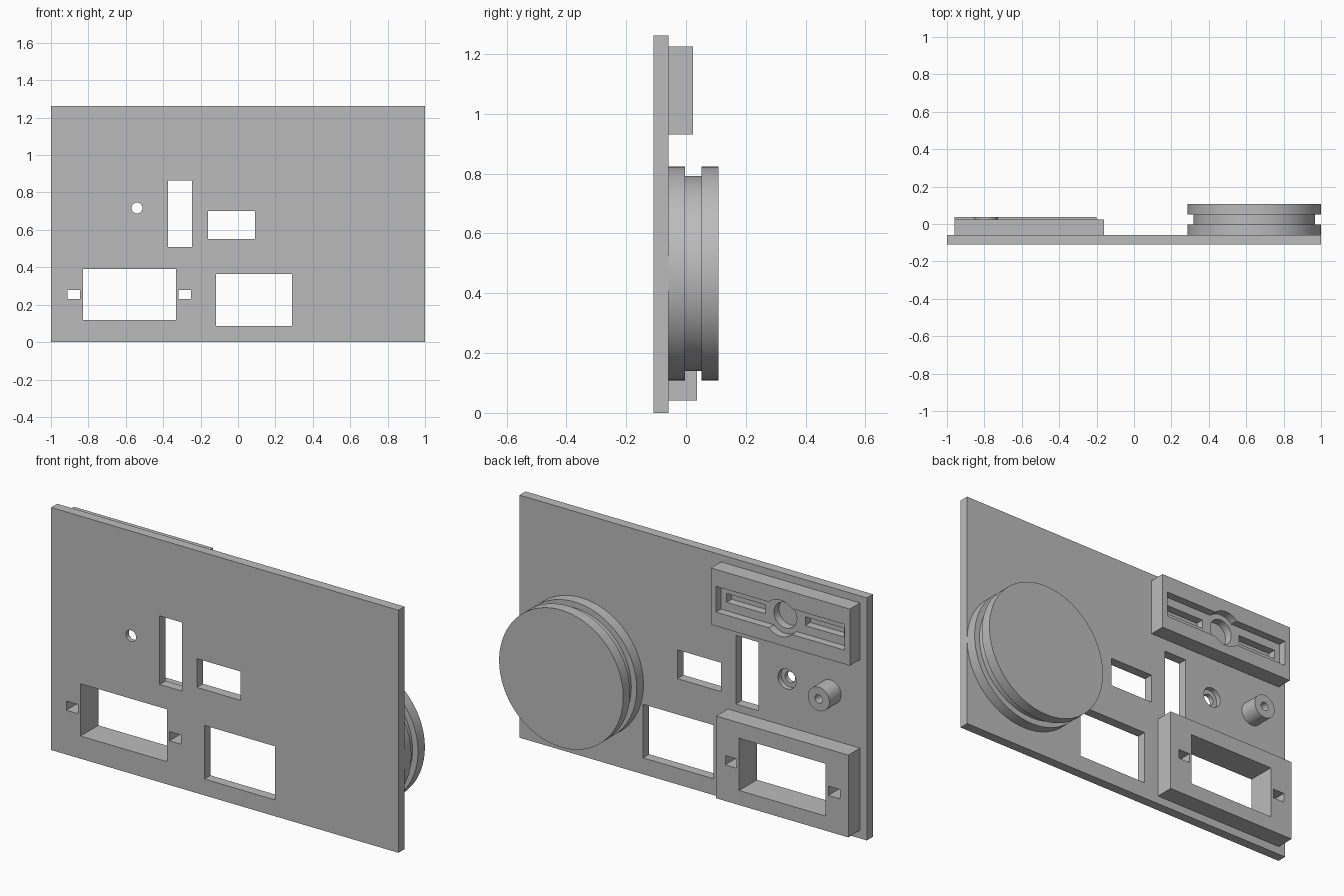
import bpy, bmesh
from math import radians
from mathutils import Matrix, Vector

cube = bpy.data.objects.get("Cube")
if cube:
    bpy.data.objects.remove(cube, do_unlink=True)

GREY = (0.5, 0.5, 0.5, 1)
mat = bpy.data.materials.new("plain grey")
mat.use_nodes = True
mat.diffuse_color = GREY
mat.node_tree.nodes["Principled BSDF"].inputs["Base Color"].default_value = GREY

FRONT, BACK = -0.109, -0.059      # panel faces
POCKET = -0.017                   # floor of the shallow bracket pocket


def finish(name, bm):
    bmesh.ops.recalc_face_normals(bm, faces=bm.faces)
    mesh = bpy.data.meshes.new(name)
    bm.to_mesh(mesh)
    bm.free()
    mesh.materials.append(mat)
    ob = bpy.data.objects.new(name, mesh)
    bpy.context.collection.objects.link(ob)
    return ob


def box(name, x0, x1, z0, z1, y0, y1):
    bm = bmesh.new()
    centre = Vector((x0 + x1, y0 + y1, z0 + z1)) / 2
    m = Matrix.Translation(centre) @ Matrix.Diagonal((x1 - x0, y1 - y0, z1 - z0, 1))
    bmesh.ops.create_cube(bm, size=1, matrix=m)
    return finish(name, bm)


def lathe(name, x, z, profile, steps=96):
    """Spin (radius, y) points around an axis running front to back."""
    bm = bmesh.new()
    verts = [bm.verts.new((x + r, y, z)) for r, y in profile]
    edges = [bm.edges.new(pair) for pair in zip(verts, verts[1:])]
    bmesh.ops.spin(bm, geom=verts + edges, cent=(x, 0, z), axis=(0, 1, 0),
                   angle=radians(360), steps=steps)
    bmesh.ops.remove_doubles(bm, verts=bm.verts, dist=1e-5)
    return finish(name, bm)


def rod(name, x, z, r, y0, y1):
    return lathe(name, x, z, [(0, y0), (r, y0), (r, y1), (0, y1)], 64)


def cut(target, cutter):
    mod = target.modifiers.new("cut", 'BOOLEAN')
    mod.operation = 'DIFFERENCE'
    mod.solver = 'EXACT'
    mod.object = cutter
    bpy.context.view_layer.objects.active = target
    bpy.ops.object.modifier_apply(modifier=mod.name)
    bpy.data.objects.remove(cutter, do_unlink=True)


def smooth(ob):
    bpy.ops.object.select_all(action='DESELECT')
    ob.select_set(True)
    bpy.context.view_layer.objects.active = ob
    bpy.ops.object.shade_smooth_by_angle(angle=radians(30))


# Main parts
panel = box("panel", -1, 1, 0, 1.262, FRONT, BACK)
frame = box("window_frame", -0.96, -0.2, 0.042, 0.47, BACK, 0.037)
bracket = box("slotted_bracket", -0.96, -0.16, 0.93, 1.225, BACK, 0.024)

# Openings through the panel; the first three also pass through the frame
frame_holes = [(-0.83, -0.332, 0.118, 0.39),
               (-0.912, -0.846, 0.23, 0.278),
               (-0.318, -0.252, 0.23, 0.278)]
panel_holes = [(-0.117, 0.288, 0.085, 0.364),
               (-0.375, -0.246, 0.508, 0.865),
               (-0.16, 0.091, 0.55, 0.70)]
for hole in frame_holes + panel_holes:
    cut(panel, box("cutter", *hole, -0.3, 0.3))
for hole in frame_holes:
    cut(frame, box("cutter", *hole, -0.3, 0.3))

# Round hole with a wider counterbore on the back
cut(panel, rod("cutter", -0.54, 0.717, 0.029, -0.3, 0.3))
cut(panel, rod("cutter", -0.54, 0.717, 0.052, -0.085, 0.3))

# Bracket: shallow pocket with round middle, then deeper slots and bore
cx, cz = -0.56, 1.07
cut(bracket, box("cutter", cx - 0.37, cx + 0.37, cz - 0.067, cz + 0.067, POCKET, 0.3))
cut(bracket, rod("cutter", cx, cz, 0.094, POCKET, 0.3))
cut(bracket, rod("cutter", cx, cz, 0.066, -0.3, 0.3))
for a, b in ((-0.338, -0.115), (0.115, 0.338)):
    cut(bracket, box("cutter", cx + a, cx + b, cz - 0.023, cz + 0.023, -0.3, 0.3))

# Hollow post
post = lathe("post", -0.79, 0.717,
             [(0, BACK), (0.062, BACK), (0.062, 0.038), (0.022, 0.038),
              (0.022, -0.05), (0, -0.05)], 64)

# Grooved wheel
R, G = 0.357, 0.326
wheel = lathe("grooved_wheel", 0.643, 0.466,
              [(0, BACK), (R, BACK), (R, -0.003), (G, -0.003),
               (G, 0.051), (R, 0.051), (R, 0.108), (0, 0.108)], 128)

for ob in (panel, bracket, post, wheel):
    smooth(ob)
